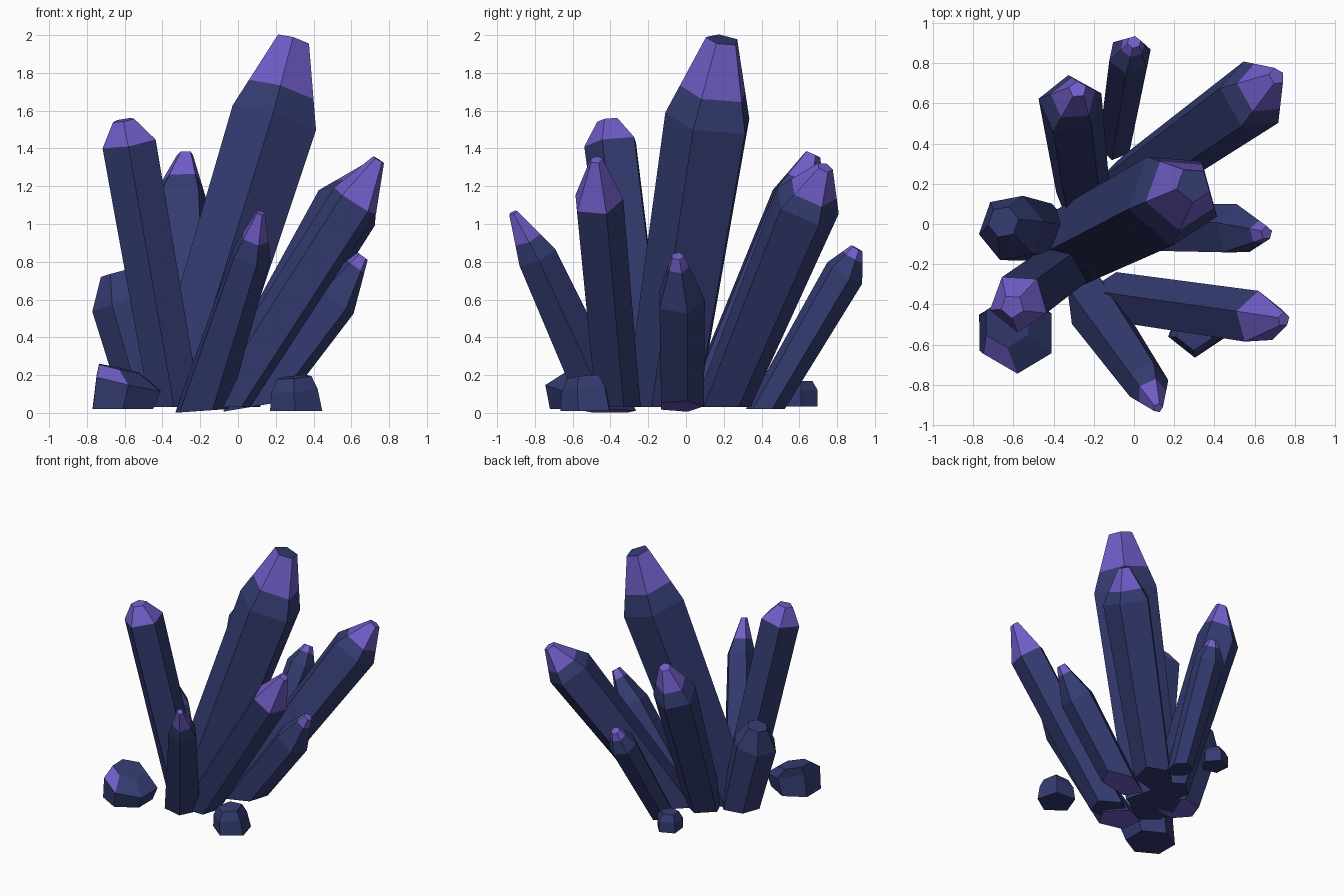
import bpy, bmesh, math
from mathutils import Vector

if "Cube" in bpy.data.objects:
    bpy.data.objects.remove(bpy.data.objects["Cube"])


def material(name, rgb):
    m = bpy.data.materials.new(name)
    m.diffuse_color = (*rgb, 1)
    m.use_nodes = True
    m.node_tree.nodes["Principled BSDF"].inputs["Base Color"].default_value = m.diffuse_color
    return m


NAVY = material("navy crystal", (0.034, 0.045, 0.165))
PURPLE = material("purple tip", (0.165, 0.11, 0.58))


def crystal(name, base, shoulder, tip, rb, rs, rt, phase=0, split=0.0, purple_cap=True,
            purple_base=False, facing=None, sides=5, base_slope=0.0):
    """Faceted shard: flat cut base, flared shaft, tapered purple tip.
    split = how far up the tip the purple starts (1 = no purple)."""
    base, shoulder, tip = Vector(base), Vector(shoulder), Vector(tip)
    axis = (shoulder - base).normalized()
    u = Vector((1, 0, 0))
    u = (u - axis * u.dot(axis)).normalized()
    v = axis.cross(u)
    bm = bmesh.new()

    def ring(centre, r, flat=False):
        out = []
        for i in range(sides):
            a = math.radians(phase) + math.tau * i / sides
            d = (u * math.cos(a) + v * math.sin(a)) * r
            if flat:  # slide along the axis onto the ground cut
                d -= axis * ((d.z - base_slope * d.x) / (axis.z - base_slope * axis.x))
            out.append(bm.verts.new(centre + d))
        return out

    rings = [ring(base, rb, True), ring(shoulder, rs)]
    if 0 < split < 1:
        rings.append(ring(shoulder.lerp(tip, split), rs + (rt - rs) * split))
    rings.append(ring(tip, rt))
    first_purple = 99 if split >= 1 else len(rings) - 2
    for k in range(len(rings) - 1):
        lo, hi = rings[k], rings[k + 1]
        for i in range(sides):
            j = (i + 1) % sides
            f = bm.faces.new((lo[i], lo[j], hi[j], hi[i]))
            f.normal_update()
            if k >= first_purple and (
                    facing is None or f.normal.dot(Vector(facing).normalized()) > 0.8):
                f.material_index = 1
    bm.faces.new(rings[-1]).material_index = int(purple_cap and split < 1)
    bm.faces.new(list(reversed(rings[0]))).material_index = int(purple_base)
    bmesh.ops.recalc_face_normals(bm, faces=bm.faces)
    me = bpy.data.meshes.new(name)
    bm.to_mesh(me)
    bm.free()
    me.materials.append(NAVY)
    me.materials.append(PURPLE)
    ob = bpy.data.objects.new(name, me)
    bpy.context.collection.objects.link(ob)


# Tall shards
crystal("main_crystal", (-.28, -.11, .03), (.195, .13, 1.55), (.295, .195, 1.975),
        .21, .243, .09, -20, .36, purple_cap=False)
crystal("left_tall_crystal", (-.33, -.21, .03), (-.575, -.39, 1.43), (-.605, -.41, 1.55),
        .14, .15, .06, -20)
crystal("back_left_crystal", (-.25, .12, .03), (-.315, .59, 1.13), (-.28, .67, 1.37),
        .14, .165, .045, 22, .4)
crystal("front_right_crystal", (-.08, -.37, .03), (.62, -.47, 1.12), (.745, -.475, 1.34),
        .13, .138, .035, 18)
crystal("back_right_crystal", (-.04, .19, .03), (.59, .635, 1.1), (.71, .735, 1.3),
        .145, .185, .045, -38, .35)

# Smaller shards
crystal("right_small_crystal", (.09, -.03, .035), (.51, -.033, .6), (.66, -.045, .83),
        .125, .133, .035, 18, .75, purple_base=True, base_slope=.17)
crystal("front_small_crystal", (-.2, -.41, .01), (.065, -.79, .83), (.12, -.915, 1.06),
        .14, .11, .025, 0, .4, purple_base=True, base_slope=.07)
crystal("back_small_crystal", (-.09, .42, .02), (-.02, .84, .74), (0, .905, .87),
        .09, .11, .035, 20, .65, sides=6)
crystal("left_short_crystal", (-.46, -.04, .03), (-.61, -.02, .58), (-.65, .01, .74),
        .15, .17, .08, 10, 1, sides=6, purple_base=True)

# Loose chunks around the foot
crystal("front_left_chunk", (-.61, -.54, .02), (-.58, -.545, .155), (-.63, -.49, .235),
        .18, .2, .125, 30, 0, purple_cap=False, facing=(-.4, -.6, .7), sides=6)
crystal("front_right_chunk", (.31, -.52, .01), (.3, -.53, .12), (.3, -.535, .19),
        .145, .13, .095, -20, 1)
crystal("back_left_chunk", (-.27, .6, .035), (-.27, .6, .12), (-.27, .6, .17),
        .1, .1, .07, 5, 1)
